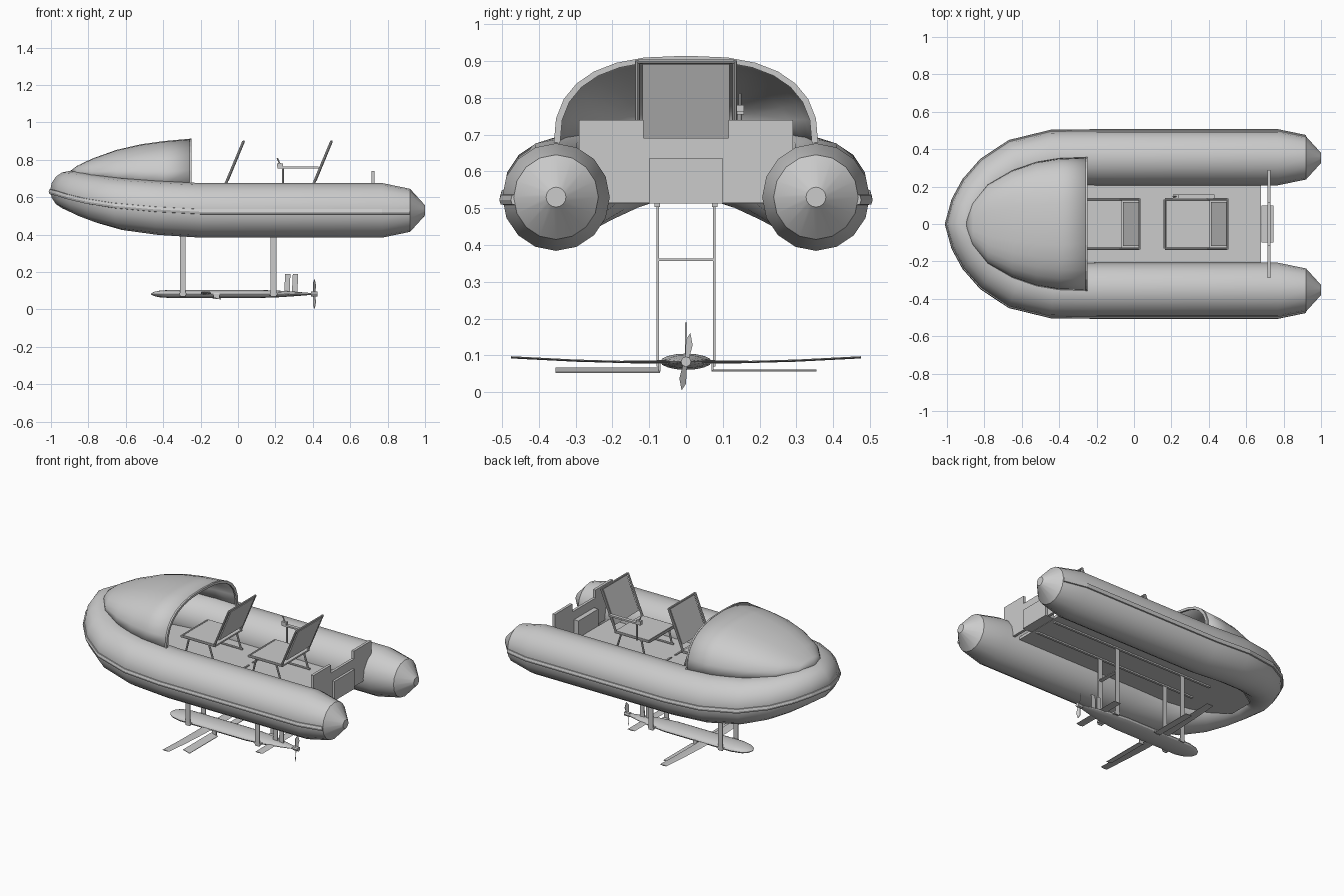
import bpy, bmesh, math
from mathutils import Vector, Matrix

old = bpy.data.objects.get("Cube")
if old:
    bpy.data.objects.remove(old, do_unlink=True)

grey = bpy.data.materials.new("plain grey")
grey.use_nodes = True
grey.diffuse_color = (0.6, 0.6, 0.6, 1)
grey.node_tree.nodes["Principled BSDF"].inputs["Base Color"].default_value = (0.6, 0.6, 0.6, 1)


def finish(name, bm, smooth=False):
    bmesh.ops.recalc_face_normals(bm, faces=bm.faces)
    me = bpy.data.meshes.new(name)
    bm.to_mesh(me)
    bm.free()
    me.materials.append(grey)
    ob = bpy.data.objects.new(name, me)
    bpy.context.collection.objects.link(ob)
    if smooth:
        bpy.ops.object.select_all(action='DESELECT')
        ob.select_set(True)
        bpy.context.view_layer.objects.active = ob
        bpy.ops.object.shade_smooth_by_angle(angle=math.radians(32))
    return ob


def loft(name, rings, smooth=False, closed=True, caps=True):
    bm = bmesh.new()
    vs = [[bm.verts.new(p) for p in r] for r in rings]
    n = len(vs[0])
    for a, b in zip(vs, vs[1:]):
        for i in range(n if closed else n - 1):
            j = (i + 1) % n
            bm.faces.new((a[i], a[j], b[j], b[i]))
    if caps:
        bm.faces.new(vs[0])
        bm.faces.new(vs[-1])
    return finish(name, bm, smooth)


def box(name, x0, x1, y0, y1, z0, z1):
    bm = bmesh.new()
    bmesh.ops.create_cube(bm, size=1)
    bmesh.ops.scale(bm, vec=(x1 - x0, y1 - y0, z1 - z0), verts=bm.verts)
    bmesh.ops.translate(bm, vec=((x0 + x1) / 2, (y0 + y1) / 2, (z0 + z1) / 2), verts=bm.verts)
    return finish(name, bm)


def slab(name, outline, depth):
    # flat outline of 3D points, extruded along depth
    return loft(name, [outline, [Vector(p) + Vector(depth) for p in outline]])


def rod(name, a, b, r=0.006):
    a, b = Vector(a), Vector(b)
    d = b - a
    bm = bmesh.new()
    bmesh.ops.create_cone(bm, cap_ends=True, segments=8, radius1=r, radius2=r, depth=d.length)
    rot = d.to_track_quat('Z', 'Y').to_matrix().to_4x4()
    bmesh.ops.transform(bm, matrix=Matrix.Translation((a + b) / 2) @ rot, verts=bm.verts)
    return finish(name, bm, True)


# Inflatable collar: x, y, z, radius from stern cone to bow
half = [(1, .353, .53, .027), (.92, .353, .53, .115), (.77, .353, .53, .146),
        (-.2, .353, .53, .146), (-.43, .353, .543, .144), (-.62, .312, .563, .138),
        (-.74, .24, .587, .128), (-.82, .16, .61, .118), (-.87, .08, .628, .11)]
path = half + [(-.9, 0, .637, .104)] + [(x, -y, z, r) for x, y, z, r in reversed(half)]


def sweep(name, pts, section, smooth):
    # section(radius) gives (outward, up) offsets
    rings = []
    for i, (x, y, z, r) in enumerate(pts):
        a, b = pts[max(i - 1, 0)], pts[min(i + 1, len(pts) - 1)]
        out = Vector((b[1] - a[1], a[0] - b[0], 0)).normalized()
        if out.dot(Vector((x + .2 if x < -.3 else 0, y, 0))) < 0:
            out.negate()
        rings.append([Vector((x, y, z)) + out * u + Vector((0, 0, v)) for u, v in section(r)])
    return loft(name, rings, smooth)


angles = [math.tau * i / 16 for i in range(16)]
sweep("inflatable_tube", path, lambda r: [(r * math.cos(a), r * math.sin(a)) for a in angles], True)
sweep("rub_strake", path[1:-1],
      lambda r: [(r - .012, -.022), (r + .004, -.02), (r + .008, -.008), (r + .004, .006), (r - .012, .008)], False)

# Spray canopy, an open shell, with a hoop along its rear edge
def arch(x, w, base, top, steps=14):
    pts = []
    for i in range(steps + 1):
        a = math.pi * i / steps
        c, s = math.cos(a), max(math.sin(a), 0)
        pts.append(Vector((x, math.copysign(abs(c) ** .77, c) * w, base + (top - base) * s ** .77)))
    return pts

stations = [(-.255, .355, .665, .91), (-.4, .35, .668, .897), (-.52, .33, .678, .88),
            (-.65, .285, .69, .85), (-.78, .21, .705, .803), (-.86, .11, .72, .765), (-.895, .015, .73, .738)]
canopy = loft("bow_canopy", [arch(*s) for s in stations], True, closed=False, caps=False)
shell = canopy.modifiers.new("shell", 'SOLIDIFY')
shell.thickness = .006
shell.offset = 0

hoop = []
for p, q in zip(arch(-.255, .36, .665, .914), arch(-.255, .343, .665, .9)):
    hoop.append([p + Vector((-.004, 0, 0)), p + Vector((.006, 0, 0)),
                 q + Vector((.006, 0, 0)), q + Vector((-.004, 0, 0))])
loft("canopy_hoop", hoop)

# Floor, joint strip and underside boards
side = [(.68, .23), (-.45, .23), (-.65, .18), (-.8, .08)]
slab("floor", [(x, y, .512) for x, y in side + [(x, -y) for x, y in reversed(side)]], (0, 0, .018))
for s in (-1, 1):
    y0, y1 = sorted((s * .02, s * .2))
    box("floor_joint", .085, .095, y0, y1, .53, .536)
    y0, y1 = sorted((s * .07, s * .085))
    box("floor_stringer", -.5, .66, y0, y1, .503, .513)

# Transom with a centre notch, and the motor pads
prof = [(-.29, .74), (-.29, .515), (.29, .515), (.29, .74), (.115, .74), (.115, .69), (-.115, .69), (-.115, .74)]
slab("transom", [(.713, y, z) for y, z in prof], (.017, 0, 0))
box("motor_pad", .682, .745, -.1, .1, .512, .635)

# Two folding seats
def seat(x):
    box("seat_pan", x - .225, x + .005, -.125, .125, .648, .658)
    slab("seat_back", [(x + .012, -.118, .69), (x + .012, .118, .69), (x + .096, .118, .893), (x + .096, -.118, .893)],
         (.008, 0, -.003))
    rod("seat_front_rail", (x - .235, -.132, .652), (x - .235, .132, .652))
    rod("seat_top_rail", (x + .1, -.13, .898), (x + .1, .13, .898))
    for y in (-.132, .132):
        rod("seat_side_rail", (x - .235, y, .652), (x + .005, y, .652))
        rod("seat_back_post", (x - .005, y, .65), (x + .1, y, .9), .007)
        rod("seat_front_leg", (x - .18, y, .652), (x - .21, y, .53))
        rod("seat_rear_leg", (x - .04, y, .652), (x, y, .53))
        rod("seat_foot", (x - .22, y, .535), (x + .01, y, .535))

for x in (-.07, .4):
    seat(x)

# Control arm beside the rear seat
box("armrest", .21, .43, .136, .158, .754, .764)
rod("armrest_post", (.24, .146, .65), (.24, .146, .755))
box("control_box", .208, .24, .136, .158, .764, .78)
rod("control_lever", (.225, .147, .775), (.21, .147, .81), .004)

# Struts between floor and pod
for x0, x1 in ((-.31, -.28), (.175, .205)):
    for y in (-.077, .077):
        box("foil_strut", x0, x1, y - .003, y + .003, .07, .515)
box("strut_crossbar", .177, .203, -.077, .077, .357, .363)
for x in (-.295, .19):
    box("strut_foot", x - .02, x + .02, -.08, .08, .078, .088)

# Streamlined pod
pod = [(-.465, .1), (-.45, .5), (-.42, .8), (-.36, 1), (.1, 1), (.22, .8), (.32, .5), (.4, .2)]
loft("drive_pod", [[(x, .07 * k * math.cos(a), .083 + .022 * k * math.sin(a)) for a in angles] for x, k in pod], True)


# Foils
def wing(name, cuts, t):
    loft(name, [[(x0, y, z), ((x0 * 2 + x1) / 3, y, z + t), (x1, y, z), ((x0 * 2 + x1) / 3, y, z - t)]
                for y, x0, x1, z in cuts])

wing("main_foil", [(s * w, -.205 + .02 * w, -.135 - .03 * w, .08 + .066 * w * w)
                   for s, w in ((-1, .475), (-1, .3), (-1, .12), (1, .12), (1, .3), (1, .475))], .003)
wing("tail_foil", [(y, .24, .29, .083) for y in (-.17, .17)], .003)
for s, drop in ((-1, .006), (1, .001)):
    slab("foil_flap", [(-.135, s * .07, .061 + drop), (-.09, s * .07, .061 - drop),
                       (-.09, s * .355, .061 - drop), (-.135, s * .355, .061 + drop)], (0, 0, -.003))
    box("flap_bracket", -.13, -.1, s * .072 - .003, s * .072 + .003, .056, .084)

# Upright fins and propeller
for x in (.247, .288):
    slab("tail_fin", [(x, -.003, .085), (x + .03, -.003, .085), (x + .033, -.003, .19), (x + .005, -.003, .19)], (0, .006, 0))
rod("propeller_hub", (.39, 0, .083), (.425, 0, .083), .014)
for s in (-1, 1):
    c = .083
    slab("propeller_blade", [(.402, -s * .003, c), (.41, s * .006, c), (.414, s * .018, c + s * .045),
                             (.408, s * .012, c + s * .078), (.4, 0, c + s * .06)], (.003, 0, 0))
